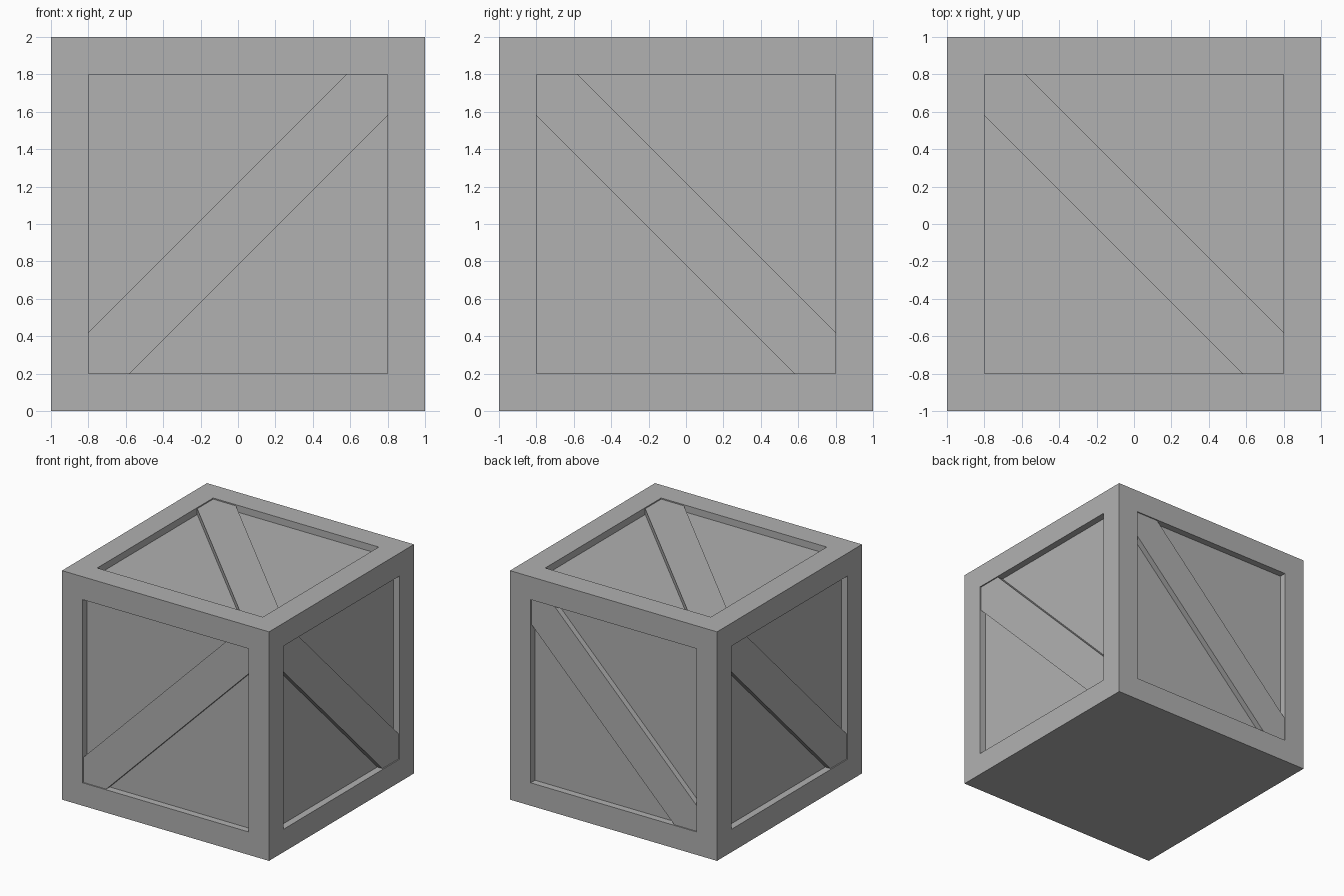
import bpy, bmesh
from mathutils import Vector

if "Cube" in bpy.data.objects:
    bpy.data.objects.remove(bpy.data.objects["Cube"])

INSET = 0.8      # half size of the recessed panels
DEPTH = 0.06     # panel recess
BRACE_GAP = 0.01 # brace sits slightly below the frame
OFF = 0.22       # brace corner cut along panel edges
CENTRE = Vector((0, 0, 1))

grey = bpy.data.materials.new("dark_grey")
grey.diffuse_color = (0.44, 0.44, 0.44, 1)
grey.use_nodes = True
grey.node_tree.nodes["Principled BSDF"].inputs["Base Color"].default_value = grey.diffuse_color


def make_object(name, bm):
    bmesh.ops.recalc_face_normals(bm, faces=bm.faces)
    me = bpy.data.meshes.new(name)
    bm.to_mesh(me)
    bm.free()
    me.materials.append(grey)
    ob = bpy.data.objects.new(name, me)
    bpy.context.collection.objects.link(ob)
    return ob


# Crate body: cube with straight-walled recesses on all faces but the bottom
bm = bmesh.new()
bmesh.ops.create_cube(bm, size=2)
bmesh.ops.translate(bm, verts=bm.verts, vec=CENTRE)
panels = [f for f in bm.faces if f.normal.z > -0.5]
bmesh.ops.inset_individual(bm, faces=panels, thickness=1 - INSET, use_even_offset=True)
for f in bmesh.ops.extrude_discrete_faces(bm, faces=panels)["faces"]:
    f.normal_update()
    bmesh.ops.translate(bm, verts=f.verts, vec=-f.normal * DEPTH)
make_object("crate_body", bm)


# Diagonal brace: six-sided board running corner to corner of a panel
def brace(name, right, up, flip=1):
    u, v = Vector(right), Vector(up)
    n = u.cross(v)
    a, b = INSET, INSET - OFF
    outline = [(-a, a), (-b, a), (a, -b), (a, -a), (b, -a), (-a, b)]
    bm = bmesh.new()
    base = [bm.verts.new(CENTRE + u * x * flip + v * y + n * (1 - DEPTH)) for x, y in outline]
    face = bm.faces.new(base)
    top = bmesh.ops.extrude_face_region(bm, geom=[face], use_keep_orig=True)["geom"]
    bmesh.ops.translate(bm, vec=n * (DEPTH - BRACE_GAP),
                        verts=[g for g in top if isinstance(g, bmesh.types.BMVert)])
    make_object(name, bm)


brace("front_brace", (1, 0, 0), (0, 0, 1), -1)
brace("right_brace", (0, 1, 0), (0, 0, 1))
brace("back_brace", (-1, 0, 0), (0, 0, 1))
brace("left_brace", (0, -1, 0), (0, 0, 1))
brace("top_brace", (1, 0, 0), (0, 1, 0))
